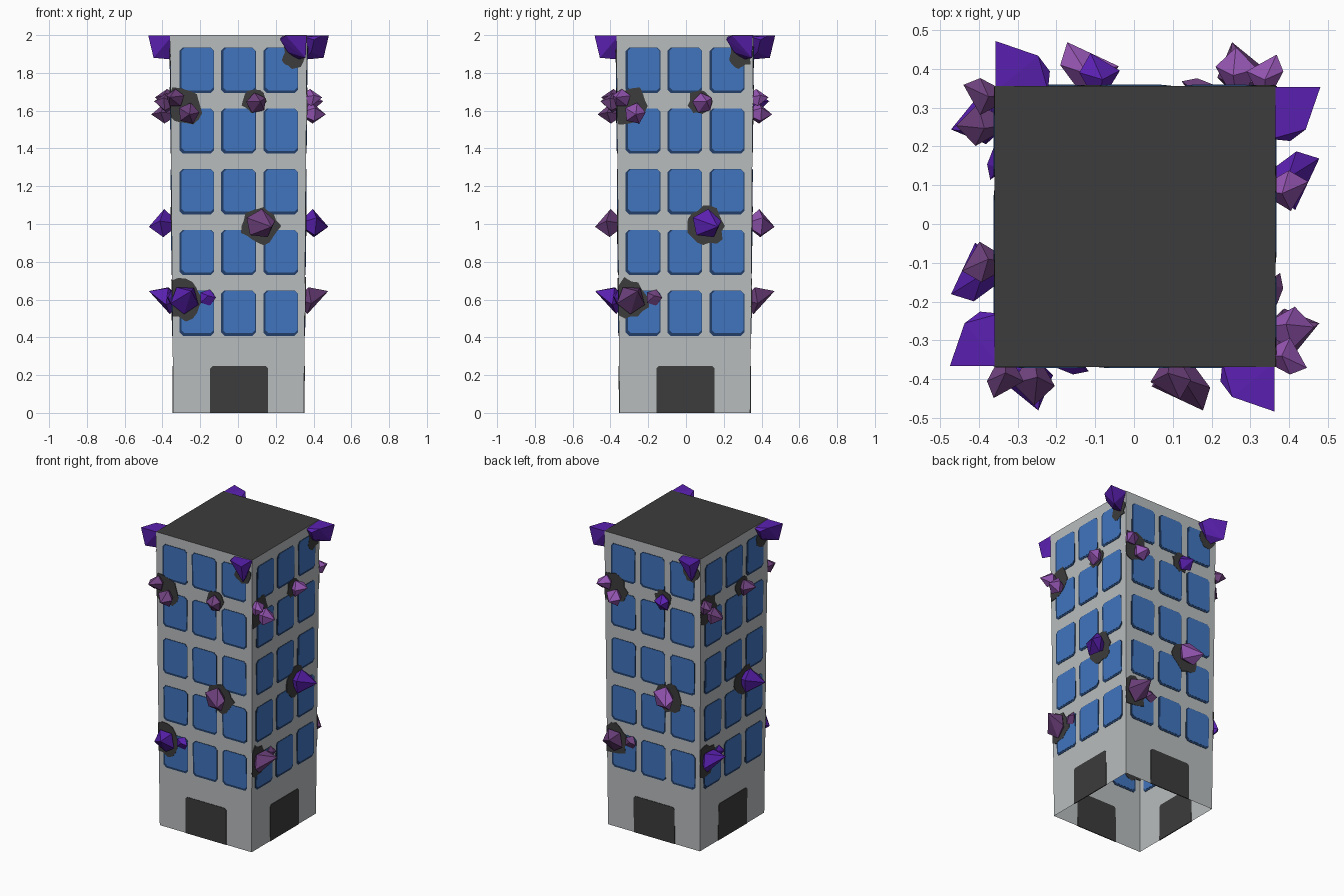
import bpy, bmesh, math, random
from mathutils import Matrix, Vector

if "Cube" in bpy.data.objects:
    bpy.data.objects.remove(bpy.data.objects["Cube"])

random.seed(4)
CENTRE = Matrix.Translation((0.003, -0.006, 0))
SIDES = ["front", "right", "back", "left"]


def material(name, r, g, b):
    m = bpy.data.materials.new(name)
    m.diffuse_color = (r, g, b, 1)
    m.use_nodes = True
    m.node_tree.nodes["Principled BSDF"].inputs["Base Color"].default_value = m.diffuse_color
    return m


WALL = material("pale grey concrete", 0.485, 0.509, 0.515)
DARK = material("charcoal", 0.045, 0.045, 0.045)
BLUE = material("window blue", 0.053, 0.178, 0.515)
NAVY = material("window edge navy", 0.017, 0.05, 0.14)
VIOLET = material("violet crystal", 0.102, 0.0144, 0.434)
MAUVE = material("mauve crystal", 0.156, 0.053, 0.205)
LILAC = material("lilac crystal", 0.292, 0.089, 0.434)


def finish(bm, name, *mats):
    bmesh.ops.recalc_face_normals(bm, faces=bm.faces)
    me = bpy.data.meshes.new(name)
    bm.to_mesh(me)
    bm.free()
    for m in mats:
        me.materials.append(m)
    ob = bpy.data.objects.new(name, me)
    bpy.context.collection.objects.link(ob)
    return ob


def half(z):
    """Half width of the slightly flaring tower."""
    return 0.346 + 0.0165 * z / 2


def place(k, u, n, z):
    """Wall coordinates (along, outward, up) on side k to world."""
    return CENTRE @ Matrix.Rotation(k * math.pi / 2, 4, "Z") @ Vector((u, -n, z))


def plate(bm, k, outline, t):
    """Thin painted panel that shows on both sides of the wall sheet."""
    rings = [[bm.verts.new(place(k, u, half(z) + o, z)) for u, z in outline] for o in (-t, t)]
    bm.faces.new(rings[0][::-1])
    bm.faces.new(rings[1])
    for i in range(len(outline)):
        j = (i + 1) % len(outline)
        bm.faces.new((rings[0][i], rings[0][j], rings[1][j], rings[1][i]))


def chamfered(u0, u1, z0, z1, c, foot=True):
    low = [(u0, z0 + c), (u0 + c, z0), (u1 - c, z0), (u1, z0 + c)] if foot else [(u0, z0), (u1, z0)]
    return low + [(u1, z1 - c), (u1 - c, z1), (u0 + c, z1), (u0, z1 - c)]


def splat(u, z, r):
    """Ragged scorch outline, kept inside the wall."""
    pts = []
    for i in range(18):
        a = i * math.tau / 18
        q = r * random.uniform(0.85, 1.15)
        zz = min(z + q * math.sin(a), 1.999)
        pts.append((max(-half(zz), min(half(zz), u + q * math.cos(a))), zz))
    return pts


def hull(name, k, points, mat):
    bm = bmesh.new()
    for p in points:
        bm.verts.new(place(k, *p))
    res = bmesh.ops.convex_hull(bm, input=bm.verts)
    loose = [v for v in bm.verts if not v.link_faces]
    bmesh.ops.delete(bm, geom=loose, context="VERTS")
    return finish(bm, name, mat)


def crystal(name, k, u, z, r, ring_n, tip, phase, mat):
    """Five-sided gem: root in the wall, girdle, outer tip."""
    pts = [(u, 0.31, z), tip]
    for i in range(5):
        a = phase + i * math.tau / 5
        pts.append((u + r * math.cos(a), ring_n + 0.012 * math.cos(2 * a), z + r * math.sin(a)))
    hull(name, k, pts, mat)


# Tower walls: one open-bottomed sheet, with the roof face dark
bm = bmesh.new()
low, top = [[bm.verts.new(place(k, -half(z), half(z), z)) for k in range(4)] for z in (0, 2)]
for i in range(4):
    j = (i + 1) % 4
    bm.faces.new((low[i], low[j], top[j], top[i]))
bm.faces.new(top).material_index = 1
finish(bm, "tower", WALL, DARK)

# Colours of the repeated crystals on front, right, back, left
PAIR = [MAUVE, LILAC, LILAC, MAUVE]
SINGLE = [MAUVE, LILAC, VIOLET, MAUVE]
MIDDLE = [MAUVE, VIOLET, LILAC, VIOLET]
LOWER = [VIOLET, MAUVE, MAUVE, VIOLET]

CORNER = [(0.225, 0.35, 1.99), (0.22, 0.40, 1.975), (0.25, 0.44, 1.998), (0.36, 0.478, 1.998),
          (0.36, 0.35, 1.998), (0.355, 0.45, 1.88), (0.26, 0.385, 1.91), (0.31, 0.345, 1.87)]

for k, side in enumerate(SIDES):
    # Windows: three columns by five rows, with dark left and lower edge
    edges, panes = bmesh.new(), bmesh.new()
    for u0 in (-0.313, -0.093, 0.131):
        for row in range(5):
            z0 = 0.408 + row * 0.3215
            plate(edges, k, chamfered(u0, u0 + 0.184, z0, z0 + 0.24, 0.018), 0.002)
            plate(panes, k, chamfered(u0 + 0.012, u0 + 0.18, z0 + 0.014, z0 + 0.238, 0.015), 0.0033)
    finish(edges, side + "_window_edges", NAVY)
    finish(panes, side + "_window_panes", BLUE)

    # Doorway
    bm = bmesh.new()
    plate(bm, k, chamfered(-0.15, 0.157, 0, 0.248, 0.012, foot=False), 0.003)
    finish(bm, side + "_door", DARK)

    # Dark cracked patches around the crystals
    bm = bmesh.new()
    for u, z, r in ((-0.295, 1.625, 0.1), (-0.3, 0.6, 0.105), (0.08, 1.65, 0.062),
                    (0.115, 0.99, 0.097), (0.295, 1.89, 0.062)):
        plate(bm, k, splat(u, z, r), 0.0046)
    finish(bm, side + "_cracked_patches", DARK)

    # Crystals
    hull(side + "_corner_crystal", k, CORNER, VIOLET)
    crystal(side + "_upper_crystal_a", k, -0.335, 1.665, 0.05, 0.39, (-0.365, 0.443, 1.67), 0.3, PAIR[k])
    crystal(side + "_upper_crystal_b", k, -0.265, 1.585, 0.058, 0.40, (-0.26, 0.462, 1.58), 0.1, PAIR[k])
    crystal(side + "_single_crystal", k, 0.095, 1.64, 0.056, 0.39, (0.115, 0.447, 1.65), 0.5, SINGLE[k])
    crystal(side + "_middle_crystal", k, 0.115, 1.0, 0.08, 0.405, (0.175, 0.475, 0.985), 0.2, MIDDLE[k])
    crystal(side + "_lower_crystal", k, -0.285, 0.6, 0.078, 0.375, (-0.25, 0.475, 0.645), 0.9, LOWER[k])
    crystal(side + "_lower_shard", k, -0.165, 0.61, 0.045, 0.362, (-0.16, 0.382, 0.62), 0.0, LOWER[k])
